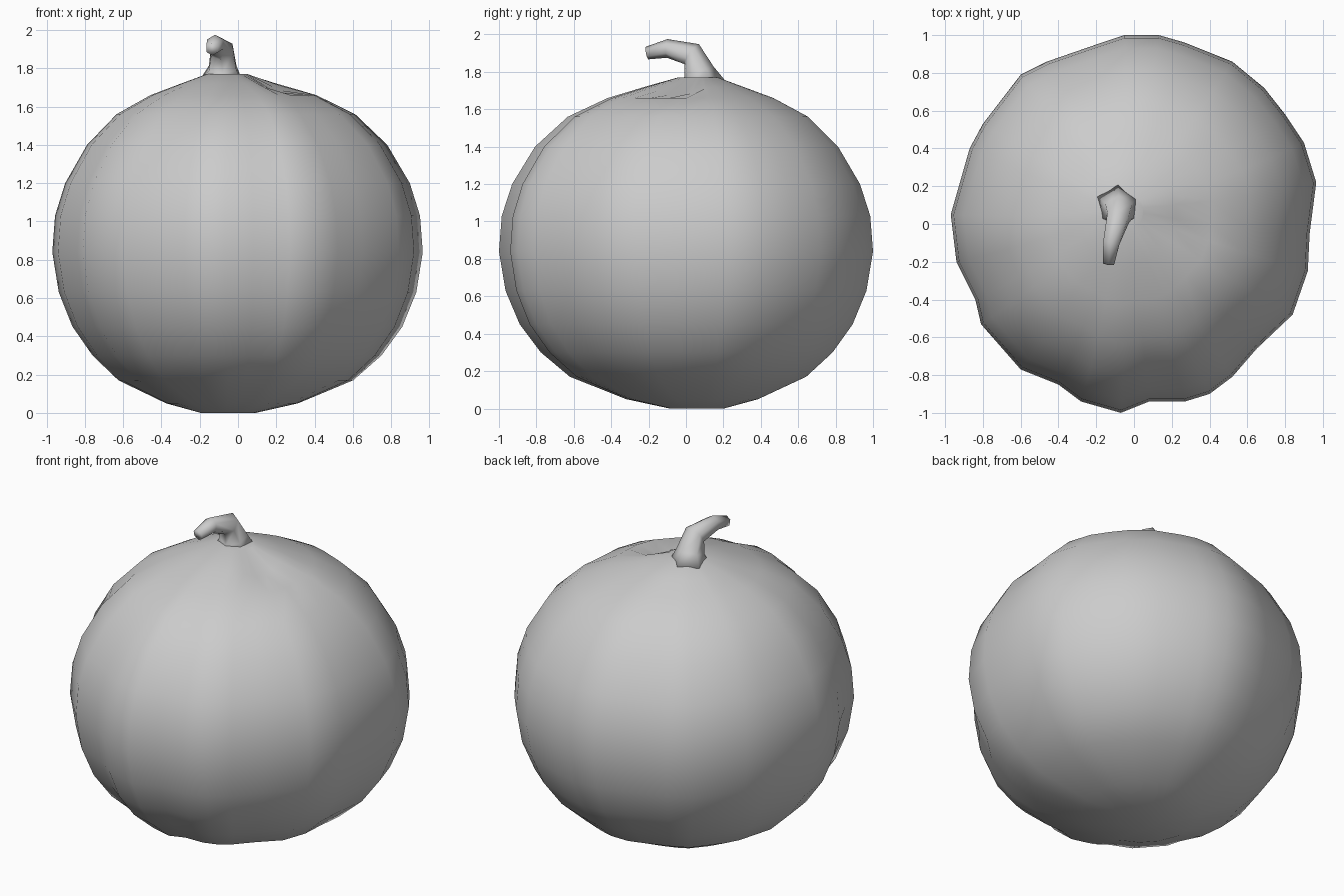
import bpy, bmesh, math
from mathutils import Vector

if "Cube" in bpy.data.objects:
    bpy.data.objects.remove(bpy.data.objects["Cube"])

# Lobed outline seen from above (counter-clockwise)
OUTLINE = [(.93, -.05), (.965, .22), (.9, .43), (.8, .58), (.69, .72), (.52, .86), (.27, .96),
           (.13, 1.0), (-.05, 1.0), (-.2, .95), (-.46, .86), (-.6, .79), (-.8, .53), (-.87, .4),
           (-.97, .05), (-.94, -.2), (-.84, -.4), (-.81, -.53), (-.6, -.77), (-.4, -.85),
           (-.28, -.94), (-.07, -1.0), (.08, -.94), (.27, -.94), (.4, -.9), (.52, -.81),
           (.65, -.66), (.84, -.48), (.92, -.25)]

# Height and relative radius from bottom to top
PROFILE = [(0, .15), (.05, .36), (.17, .635), (.3, .78), (.45, .89), (.63, .965), (.84, 1.0),
           (1.03, .985), (1.2, .93), (1.4, .81), (1.56, .645), (1.66, .45), (1.72, .27), (1.77, .11)]


def skin(name, rings):
    """Join rings of points into one capped, smooth shaded object."""
    bm = bmesh.new()
    loops = [[bm.verts.new(p) for p in ring] for ring in rings]
    n = len(loops[0])
    for a, b in zip(loops, loops[1:]):
        for i in range(n):
            j = (i + 1) % n
            bm.faces.new((a[i], a[j], b[j], b[i]))
    bm.faces.new(loops[0][::-1])
    bm.faces.new(loops[-1])
    bmesh.ops.recalc_face_normals(bm, faces=bm.faces)
    mesh = bpy.data.meshes.new(name)
    bm.to_mesh(mesh)
    bm.free()
    obj = bpy.data.objects.new(name, mesh)
    bpy.context.collection.objects.link(obj)
    for p in mesh.polygons:
        p.use_smooth = True
    return obj


# Pumpkin body: the ribs fade out and the centre drifts towards both poles
rings = []
for z, r in PROFILE:
    lobes = min(1, r * 1.4)
    drift = (1 - r) ** 2
    ring = []
    for x, y in OUTLINE:
        k = lobes + (1 - lobes) * .96 / math.hypot(x, y)
        p = Vector((x * r * k - .07 * drift, y * r * k + .08 * drift, z))
        # small dip beside the stem
        if z > 1.6:
            d = math.hypot(p.x - .2, p.y + .04)
            p.z -= .06 * max(0, 1 - d / .17)
        ring.append(p)
    rings.append(ring)
skin("pumpkin_body", rings)

# Bent stem: centre and radius along its path
PATH = [((-.085, .085, 1.73), .125), ((-.08, .07, 1.80), .083), ((-.085, .03, 1.895), .066),
        ((-.12, -.1, 1.925), .05), ((-.135, -.21, 1.9), .034)]
SIDES = 6
pts = [Vector(c) for c, _ in PATH]
rings = []
for i, (c, r) in enumerate(PATH):
    t = (pts[min(i + 1, len(pts) - 1)] - pts[max(i - 1, 0)]).normalized()
    u = (Vector((1, 0, 0)) - t * t.x).normalized()
    v = t.cross(u)
    rings.append([pts[i] + r * (u * math.cos(a) + v * math.sin(a))
                  for a in (math.tau * (k + .5) / SIDES for k in range(SIDES))])
skin("stem", rings)
